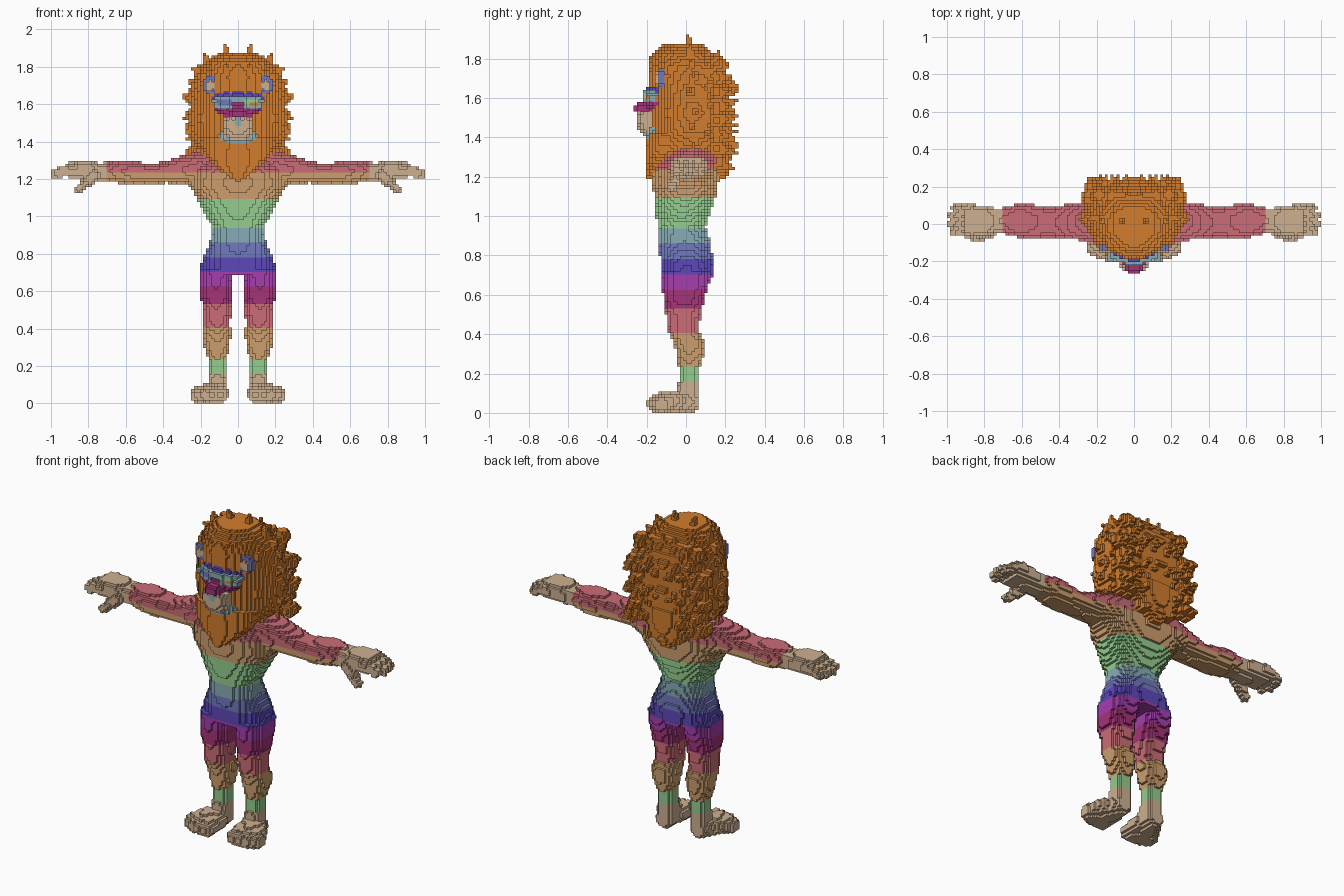
import bpy, math, random
from mathutils import Vector

if "Cube" in bpy.data.objects:
    bpy.data.objects.remove(bpy.data.objects["Cube"])

random.seed(4)
V = 2 / 128          # cube size
cells = {}           # (i, j, k) -> (part, colour)


def lin(c):
    c /= 255
    return c / 12.92 if c <= 0.04045 else ((c + 0.055) / 1.055) ** 2.4


COLOURS = {
    "tan": (206, 176, 145), "orange": (210, 125, 46), "rose": (204, 108, 118),
    "sand": (204, 158, 108), "green": (148, 205, 142), "teal": (134, 172, 182),
    "periwinkle": (113, 120, 190), "indigo": (92, 72, 184),
    "purple": (166, 62, 174), "magenta": (164, 52, 120)}
NAMES = list(COLOURS)
MATS = []
for n, rgb in COLOURS.items():
    m = bpy.data.materials.new(n)
    m.diffuse_color = (*[lin(c) for c in rgb], 1)
    m.use_nodes = True
    m.node_tree.nodes["Principled BSDF"].inputs["Base Color"].default_value = m.diffuse_color
    MATS.append(m)


# ---- filling helpers: every shape is made of cubes, mirrored in x ----
def fill(part, lo, hi, inside, colour):
    r = [range(math.floor(a / V), math.ceil(b / V) + 1) for a, b in zip(lo, hi)]
    for i in r[0]:
        if not -64 <= i < 64:
            continue
        for j in r[1]:
            for k in r[2]:
                p = ((i + .5) * V, (j + .5) * V, (k + .5) * V)
                if k >= 0 and inside(*p):
                    for n, x in ((i, p[0]), (-1 - i, -p[0])):
                        c = colour(x, p[1], p[2]) if callable(colour) else colour
                        cells[n, j, k] = (part, c)


def ball(part, c, r, colour):
    fill(part, [a - b for a, b in zip(c, r)], [a + b for a, b in zip(c, r)],
         lambda *p: sum(((q - a) / b) ** 2 for q, a, b in zip(p, c, r)) <= 1, colour)


def limb(part, a, b, r0, r1, colour):
    a, b, r = Vector(a), Vector(b), max(r0, r1)
    d = b - a

    def inside(*p):
        q = Vector(p) - a
        t = min(1, max(0, q.dot(d) / d.length_squared))
        return (q - d * t).length <= r0 + (r1 - r0) * t
    fill(part, [min(s, t) - r for s, t in zip(a, b)],
         [max(s, t) + r for s, t in zip(a, b)], inside, colour)


def loft(part, axis, rows, colour, front=2.3, back=2.3):
    """Rounded cross-sections: rows of (t, a0, a1, b0, b1) along z or x."""
    def inside(x, y, z):
        t, a, b = (z, x, y) if axis == "z" else (x, y, z)
        for s, e in zip(rows, rows[1:]):
            if s[0] <= t <= e[0]:
                f = (t - s[0]) / (e[0] - s[0])
                a0, a1, b0, b1 = [m + (n - m) * f for m, n in zip(s[1:], e[1:])]
                u = (2 * a - a0 - a1) / (a1 - a0)
                v = (2 * b - b0 - b1) / (b1 - b0)
                e = front if v < 0 else back
                return abs(u) ** e + abs(v) ** e <= 1
        return False
    t, a, b = [(min(r[m] for r in rows), max(r[n] for r in rows))
               for m, n in ((0, 0), (1, 2), (3, 4))]
    box = (a, b, t) if axis == "z" else (t, a, b)
    fill(part, [q[0] for q in box], [q[1] for q in box], inside, colour)


def wide(rows):
    return [(z, -w, w, y0, y1) for z, w, y0, y1 in rows]


# ---- striped body, coloured by height ----
BANDS = [(.15, "tan"), (.24, "green"), (.40, "sand"), (.53, "rose"),
         (.62, "magenta"), (.70, "purple"), (.78, "indigo"), (.86, "periwinkle"),
         (.935, "teal"), (1.09, "green"), (1.24, "sand"), (9, "rose")]


def stripes(x, y, z):
    if abs(x) > .71:
        return "tan"
    return next(c for top, c in BANDS if z < top)


loft("body", "z", wide([
    (.69, .205, -.125, .135), (.78, .19, -.13, .14), (.86, .15, -.14, .125),
    (.94, .135, -.145, .10), (1.0, .17, -.15, .115), (1.09, .215, -.16, .15),
    (1.17, .265, -.17, .165), (1.24, .26, -.165, .165), (1.32, .2, -.11, .14)]), stripes)
ball("body", (.12, .03, 1.28), (.16, .12, .08), stripes)
loft("legs", "z", [
    (.08, .06, .165, -.07, .068), (.16, .062, .157, -.035, .06), (.24, .06, .16, -.04, .07),
    (.30, .045, .18, -.05, .09), (.36, .035, .192, -.06, .095), (.42, .04, .187, -.09, .06),
    (.50, .038, .185, -.10, .08), (.57, .032, .203, -.115, .09),
    (.65, .028, .207, -.12, .115), (.72, .02, .205, -.125, .135)], stripes)
loft("arms", "x", [
    (.18, -.10, .15, 1.14, 1.35), (.30, -.085, .11, 1.175, 1.325), (.38, -.08, .10, 1.18, 1.30),
    (.45, -.075, .09, 1.175, 1.28), (.55, -.08, .105, 1.17, 1.295),
    (.62, -.07, .105, 1.175, 1.305), (.70, -.05, .085, 1.19, 1.29)], stripes)

# ---- hands and feet ----
loft("hands", "x", [(.70, -.05, .085, 1.19, 1.29), (.74, -.05, .085, 1.19, 1.288),
                    (.80, -.07, .10, 1.193, 1.305), (.90, -.065, .105, 1.2, 1.3)], stripes)
for y, end in ((-.045, .96), (-.002, .978), (.041, .975), (.083, .955)):
    limb("hands", (.87, y, 1.265), (end, y, 1.228), .027, .024, "tan")
limb("hands", (.77, -.045, 1.22), (.85, -.07, 1.145), .035, .024, "tan")
limb("feet", (.115, .015, .055), (.15, -.11, .05), .055, .058, "tan")
for x, y in ((.095, -.155), (.135, -.155), (.178, -.145), (.212, -.125)):
    limb("feet", (.10 + (x - .10) * .6, -.05, .06), (x, y, .045), .047, .044, "tan")

# ---- mane: core, beard, back lock and pointed tufts ----
loft("mane", "z", wide([
    (1.28, .14, -.19, .20), (1.34, .20, -.195, .21), (1.42, .245, -.19, .22),
    (1.52, .265, -.185, .225), (1.65, .25, -.185, .225), (1.75, .225, -.19, .20),
    (1.82, .18, -.18, .15), (1.88, .10, -.11, .08)]), "orange", 1.75, 2.6)
loft("mane", "z", wide([(1.19, .015, -.2, -.16), (1.25, .10, -.2, -.11),
                        (1.32, .17, -.2, -.04), (1.42, .2, -.195, 0)]), "orange")
loft("mane", "z", wide([(1.18, .02, .15, .205), (1.25, .09, .10, .225),
                        (1.33, .17, .05, .23), (1.42, .22, 0, .23)]), "orange")
heart = Vector((0, .04, 1.58))
for tip in ((.24, .04, 1.36), (.275, .03, 1.45), (.288, .05, 1.53), (.288, .02, 1.64),
            (.262, .04, 1.72), (.235, .03, 1.79), (.185, .02, 1.865), (.07, .01, 1.91),
            (.06, -.10, 1.86), (.13, -.11, 1.82), (.05, -.175, 1.80), (.13, .12, 1.83),
            (.04, .16, 1.83), (.265, .12, 1.41), (.275, .13, 1.56), (.26, .13, 1.68),
            (.22, .14, 1.76), (.20, -.09, 1.75)):
    limb("mane", heart.lerp(Vector(tip), .68), tip, .055, .01, "orange")
for n in range(8):
    z = 1.27 + n * .072
    for x in (.03, .10, .17, .22):
        if x > .08 + (z - 1.2) or (z > 1.7 and x > .2):
            continue
        back = .245 + random.uniform(-.02, .012) - max(0, z - 1.72) * .7
        dz = random.uniform(-.035, .03)
        x += (n % 2) * .03 - .015
        limb("mane", (x, .16, z), (x, back, z + dz), .045, .01, "orange")

# ---- ears ----
ball("ears", (.15, -.125, 1.70), (.038, .03, .052), "periwinkle")
ball("ears", (.15, -.145, 1.70), (.02, .016, .03), "tan")

# ---- face: brow, cheeks, mouth, nose ----
ball("face", (0, -.12, 1.635), (.135, .08, .048), "indigo")
ball("face", (0, -.15, 1.57), (.12, .07, .045), "magenta")
ball("face", (0, -.165, 1.43), (.105, .05, .045), "teal")
ball("face", (0, -.185, 1.46), (.085, .065, .06), "tan")
ball("face", (.04, -.20, 1.495), (.046, .055, .045), "tan")
ball("face", (0, -.205, 1.505), (.028, .055, .03), "teal")
ball("face", (0, -.215, 1.55), (.05, .055, .03), "magenta")


# ---- glasses: curved frame with two differently coloured lenses ----
def lens(x, y, z):
    if not (.03 < abs(x) < .108 and 1.59 < z < 1.632):
        return "teal"
    if x < 0:
        return "periwinkle"
    return "orange" if x > .06 and z < 1.61 else "green"


def frame(x, y, z):
    bridge = abs(x) < .03 and z < 1.61
    return (abs(x) < .126 and 1.572 < z < 1.644 and not bridge
            and 0 <= y + .218 - 2.5 * x * x < .034)


fill("glasses", (0, -.23, 1.56), (.13, -.12, 1.65), frame, lens)
fill("glasses", (.11, -.2, 1.60), (.13, -.11, 1.63),
     lambda x, y, z: .11 < x < .135 and y < -.11 and 1.605 < z < 1.632, "teal")

# ---- turn exposed cube sides into one mesh per part ----
parts = {}
for cell, (part, colour) in cells.items():
    verts, faces, mats = parts.setdefault(part, ({}, [], []))
    for a in range(3):
        u, v = (a + 1) % 3, (a + 2) % 3
        for s in (-1, 1):
            near = list(cell)
            near[a] += s
            if tuple(near) in cells:
                continue
            quad = []
            for du, dv in ((0, 0), (1, 0), (1, 1), (0, 1))[::s]:
                p = list(cell)
                p[a] += s > 0
                p[u] += du
                p[v] += dv
                quad.append(verts.setdefault(tuple(p), len(verts)))
            faces.append(quad)
            mats.append(NAMES.index(colour))
for part, (verts, faces, mats) in parts.items():
    me = bpy.data.meshes.new(part)
    me.from_pydata([[c * V for c in p] for p in verts], [], faces)
    used = sorted(set(mats))
    for m in used:
        me.materials.append(MATS[m])
    for poly, m in zip(me.polygons, mats):
        poly.material_index = used.index(m)
    bpy.context.collection.objects.link(bpy.data.objects.new(part, me))
